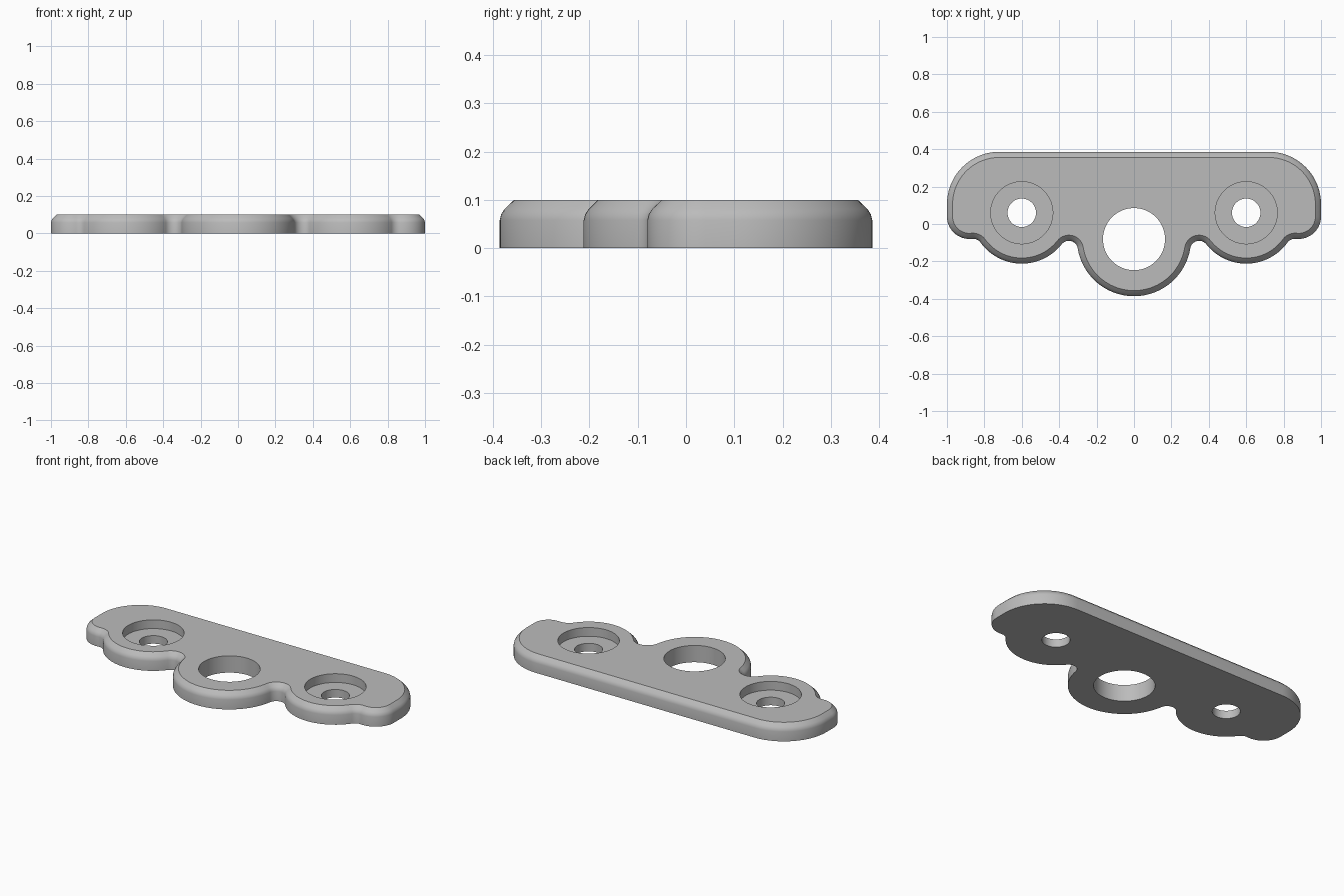
import bpy, bmesh
from math import atan2, cos, sin, pi, tau
from mathutils import Vector
from mathutils.geometry import intersect_sphere_sphere_2d

if "Cube" in bpy.data.objects:
    bpy.data.objects.remove(bpy.data.objects["Cube"])

grey = bpy.data.materials.new("plain grey")
grey.use_nodes = True
grey.diffuse_color = (0.5, 0.5, 0.5, 1)
grey.node_tree.nodes["Principled BSDF"].inputs["Base Color"].default_value = grey.diffuse_color

THICK = 0.1
# Outline circles of the right-hand half: centre and radius
LOBE = (Vector((0, -0.081)), 0.305)
BOSS = (Vector((0.6, 0.06)), 0.272)
HEEL = (Vector((0.88, 0.04)), 0.12)
SHOULDER = (Vector((0.72, 0.106)), 0.28)


def fillet(a, b, r):
    """Concave circle touching two outline circles on the front side."""
    hits = intersect_sphere_sphere_2d(a[0], a[1] + r, b[0], b[1] + r)
    return Vector(min(hits, key=lambda p: p[1])), r


def heading(a, b):
    d = b[0] - a[0]
    return atan2(d.y, d.x)


def arc(circle, start, end, grow, n):
    c, r = circle
    return [(c.x + (r + grow) * cos(t), c.y + (r + grow) * sin(t))
            for t in (start + (end - start) * i / n for i in range(n + 1))]


def outline(inset):
    """Closed outline, pulled inward by the inset."""
    f1, f2 = fillet(LOBE, BOSS, 0.048), fillet(BOSS, HEEL, 0.05)
    half = arc(LOBE, -pi / 2, heading(LOBE, f1), -inset, 24)
    half += arc(f1, heading(f1, LOBE), heading(f1, BOSS) % tau - tau * (heading(f1, BOSS) % tau > pi), inset, 16)[1:]
    half += arc(BOSS, heading(BOSS, f1), heading(BOSS, f2), -inset, 24)[1:]
    half += arc(f2, heading(f2, BOSS), heading(f2, HEEL), inset, 10)[1:]
    half += arc(HEEL, heading(HEEL, f2), 0, -inset, 16)[1:]
    half += arc(SHOULDER, 0, pi / 2, -inset, 24)
    return half + [(-x, y) for x, y in reversed(half[1:])]


def finish(name, bm):
    bmesh.ops.recalc_face_normals(bm, faces=bm.faces)
    mesh = bpy.data.meshes.new(name)
    bm.to_mesh(mesh)
    bm.free()
    mesh.materials.append(grey)
    obj = bpy.data.objects.new(name, mesh)
    bpy.context.collection.objects.link(obj)
    return obj


# Plate: stacked outlines with a softened upper rim
bm = bmesh.new()
rings = []
for inset, z in ((0, 0), (0, 0.058), (0.003, 0.07), (0.01, 0.081), (0.03, THICK)):
    rings.append([bm.verts.new((x, y, z)) for x, y in outline(inset)])
for low, high in zip(rings, rings[1:]):
    for i in range(len(low)):
        bm.faces.new((low[i - 1], low[i], high[i], high[i - 1]))
bm.faces.new(rings[0])
bm.faces.new(rings[-1])
plate = finish("mounting_plate", bm)


def cut(name, x, y, radius, floor):
    """Round hole from the floor height up through the top."""
    bm = bmesh.new()
    bmesh.ops.create_cone(bm, cap_ends=True, segments=64, radius1=radius, radius2=radius, depth=0.3)
    bmesh.ops.translate(bm, verts=bm.verts, vec=(x, y, floor + 0.15))
    cutter = finish(name, bm)
    cutter.hide_render = True
    mod = plate.modifiers.new(name, "BOOLEAN")
    mod.operation, mod.solver, mod.object = "DIFFERENCE", "EXACT", cutter
    bpy.context.view_layer.objects.active = plate
    bpy.ops.object.modifier_apply(modifier=name)
    bpy.data.objects.remove(cutter)


# Large centre hole, then a counterbored screw hole on each side
cut("centre_hole", 0, -0.081, 0.166, -0.1)
for side in (-1, 1):
    cut("counterbore", side * BOSS[0].x, BOSS[0].y, 0.166, 0.048)
    cut("screw_hole", side * BOSS[0].x, BOSS[0].y, 0.076, -0.1)

# Smooth walls, crisp rims
bpy.ops.object.select_all(action="DESELECT")
plate.select_set(True)
bpy.context.view_layer.objects.active = plate
bpy.ops.object.shade_smooth_by_angle(angle=pi / 6)
